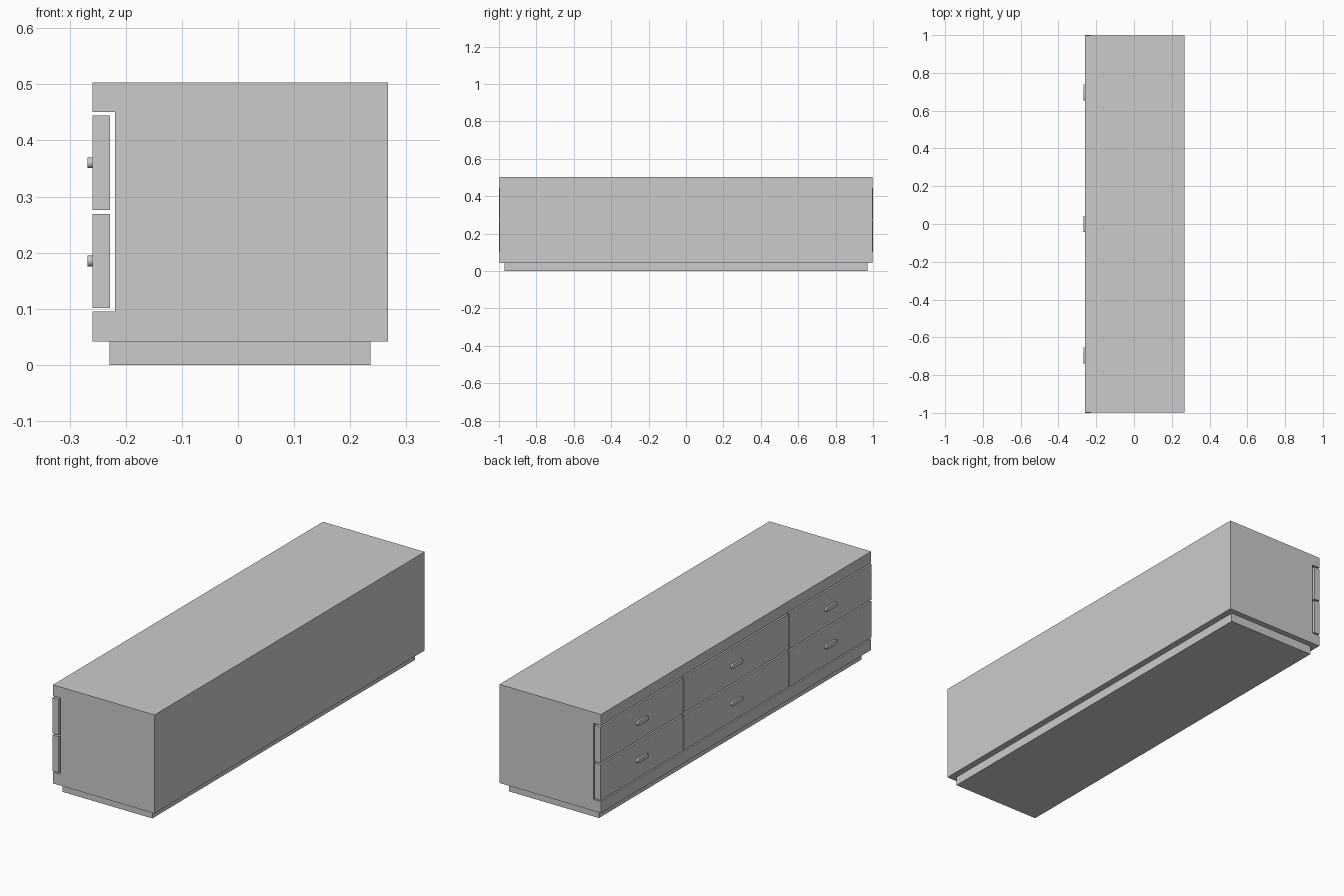
import bpy, bmesh, math
from mathutils import Vector

if "Cube" in bpy.data.objects:
    bpy.data.objects.remove(bpy.data.objects["Cube"])


def extrude(name, points, offset):
    """Extrude a closed planar outline by an offset vector."""
    bm = bmesh.new()
    face = bm.faces.new([bm.verts.new(p) for p in points])
    new = bmesh.ops.extrude_face_region(bm, geom=[face])["geom"]
    verts = [g for g in new if isinstance(g, bmesh.types.BMVert)]
    bmesh.ops.translate(bm, verts=verts, vec=Vector(offset))
    bmesh.ops.recalc_face_normals(bm, faces=bm.faces)
    mesh = bpy.data.meshes.new(name)
    bm.to_mesh(mesh)
    bm.free()
    obj = bpy.data.objects.new(name, mesh)
    bpy.context.collection.objects.link(obj)
    return obj


def box(name, x0, x1, y0, y1, z0, z1):
    return extrude(name, [(x0, y0, z0), (x1, y0, z0), (x1, y0, z1), (x0, y0, z1)],
                   (0, y1 - y0, 0))


FRONT, BACK = -0.259, 0.267      # drawer side and plain side

# Cabinet body: C-shaped section with a shallow recess for the drawers
section = [(FRONT, 0.042), (BACK, 0.042), (BACK, 0.503), (FRONT, 0.503),
           (FRONT, 0.451), (-0.219, 0.451), (-0.219, 0.095), (FRONT, 0.095)]
extrude("cabinet_body", [(x, -0.998, z) for x, z in section], (0, 1.996, 0))

# Recessed plinth
box("plinth", -0.229, 0.236, -0.97, 0.97, 0, 0.042)


def handle(name, y, z, half_len=0.0425, r=0.0095, steps=8):
    """Pull with rounded ends, standing out from the drawer front."""
    pts = []
    for side, start in ((1, -math.pi / 2), (-1, math.pi / 2)):
        for i in range(steps + 1):
            a = start + math.pi * i / steps
            pts.append((FRONT, y + side * (half_len - r) + r * math.cos(a),
                        z + r * math.sin(a)))
    obj = extrude(name, pts, (-0.009, 0, 0))
    obj.data.shade_smooth()
    obj.data.set_sharp_from_angle(angle=math.radians(40))


# Drawer fronts in two rows of three, each with a handle
columns = {"left": (0.3935, 1.0), "middle": (-0.3865, 0.3865), "right": (-1.0, -0.3935)}
rows = {"lower": (0.101, 0.269), "upper": (0.276, 0.444)}
for row, (z0, z1) in rows.items():
    for col, (y0, y1) in columns.items():
        box(f"{row}_{col}_drawer_front", FRONT, -0.228, y0, y1, z0, z1)
        handle(f"{row}_{col}_handle", (y0 + y1) / 2, (z0 + z1) / 2)
